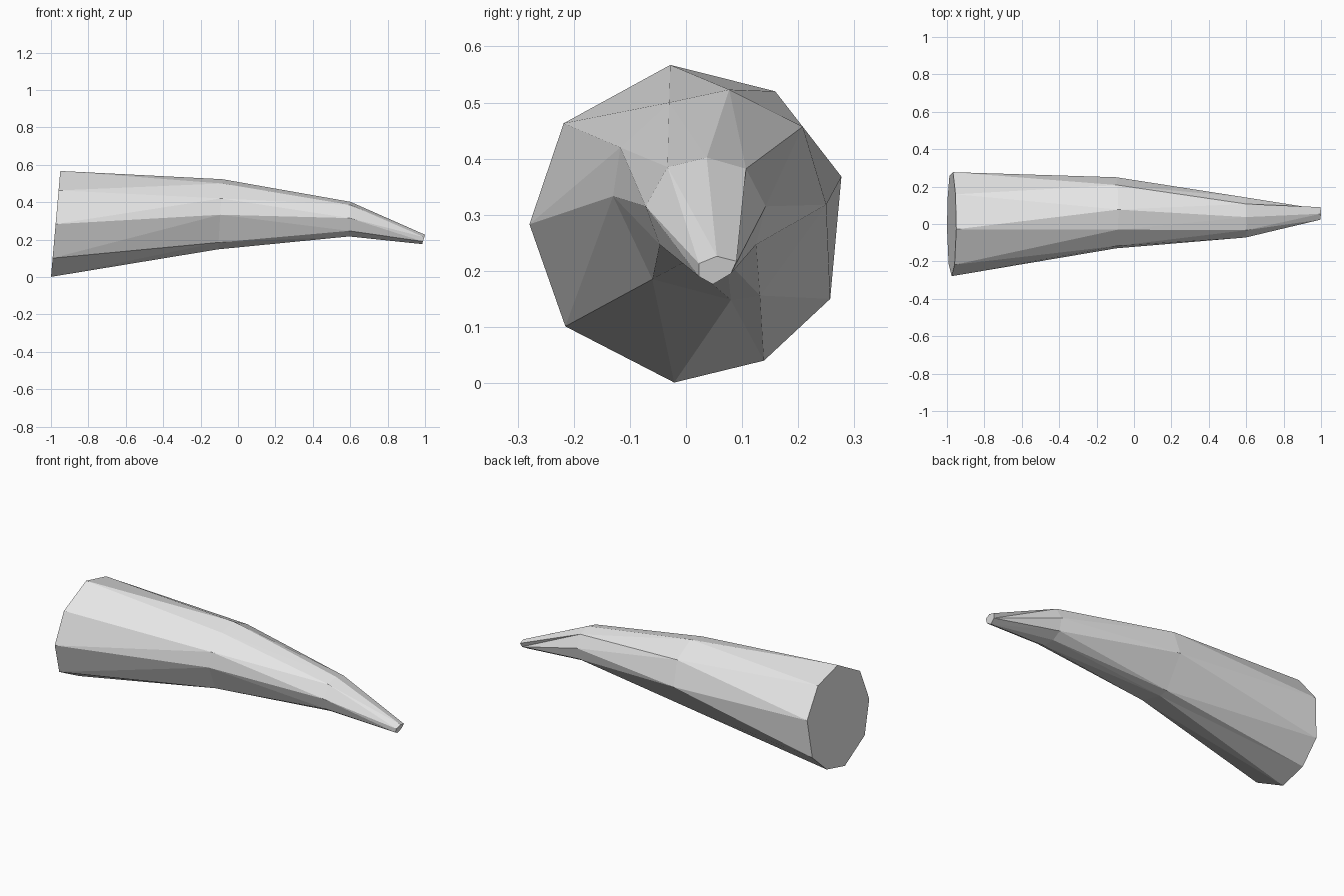
import bpy, bmesh

if "Cube" in bpy.data.objects:
    bpy.data.objects.remove(bpy.data.objects["Cube"])

# Cross-sections of the horn: (x at z=0, lean of x per z, [(y, z), ...]),
# each counter-clockwise seen from +x, starting near the top
SECTIONS = [
    # wide base
    (-1.0, 0.088, [(-.028, .567), (-.218, .463), (-.279, .283), (-.215, .101), (-.021, .001),
                   (.139, .040), (.257, .150), (.277, .368), (.159, .520)]),
    # middle
    (-.115, .06, [(-.03, .50), (-.117, .42), (-.13, .333), (-.06, .185), (.08, .148),
                  (.132, .156), (.25, .318), (.208, .457), (.077, .523)]),
    # neck
    (.585, .04, [(-.033, .385), (-.072, .315), (-.047, .247), (.0, .217), (.073, .217),
                 (.125, .247), (.142, .315), (.107, .382), (.037, .402)]),
    # narrow tip: six sides, repeated points are merged
    (.93, .31, [(.023, .213), (.023, .19), (.023, .19), (.048, .176), (.048, .176),
                (.08, .195), (.08, .195), (.09, .217), (.055, .226)]),
]

bm = bmesh.new()
rings = [[bm.verts.new((x + lean * z, y, z)) for y, z in pts] for x, lean, pts in SECTIONS]
n = len(rings[0])

# Flat triangles between neighbouring sections
for a, b in zip(rings, rings[1:]):
    for k in range(n):
        j = (k + 1) % n
        bm.faces.new((a[k], a[j], b[k]))
        bm.faces.new((a[j], b[j], b[k]))

# End caps
bm.faces.new(rings[0][::-1])
bmesh.ops.remove_doubles(bm, verts=bm.verts[:], dist=0.0005)
tip_edges = [e for e in bm.edges if e.is_boundary]
bmesh.ops.holes_fill(bm, edges=tip_edges, sides=0)
bmesh.ops.recalc_face_normals(bm, faces=bm.faces[:])

mesh = bpy.data.meshes.new("horn")
bm.to_mesh(mesh)
bm.free()

# Single plain colour
mat = bpy.data.materials.new("light grey")
mat.diffuse_color = (0.8, 0.8, 0.8, 1)
mat.use_nodes = True
mat.node_tree.nodes["Principled BSDF"].inputs["Base Color"].default_value = mat.diffuse_color
mesh.materials.append(mat)
horn = bpy.data.objects.new("horn", mesh)
bpy.context.collection.objects.link(horn)
